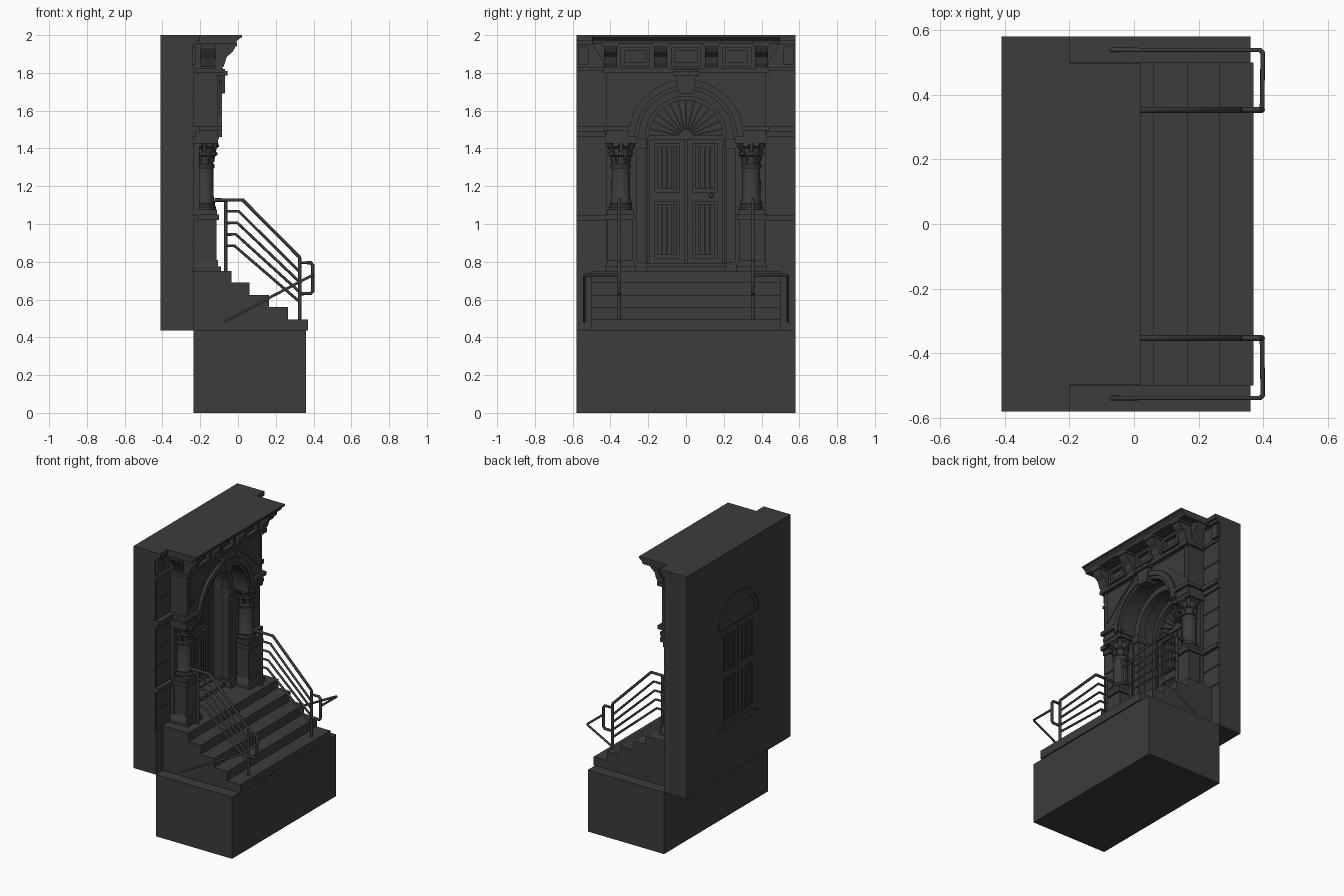
import bpy, bmesh
from math import sin, cos, pi, radians
from mathutils import Vector, Matrix

if "Cube" in bpy.data.objects:
    bpy.data.objects.remove(bpy.data.objects["Cube"])

stone = bpy.data.materials.new("dark_stone")
stone.diffuse_color = (0.045, 0.045, 0.045, 1)
stone.use_nodes = True
stone.node_tree.nodes["Principled BSDF"].inputs["Base Color"].default_value = stone.diffuse_color


def finish(name, bm, smooth=False):
    bmesh.ops.recalc_face_normals(bm, faces=bm.faces)
    me = bpy.data.meshes.new(name)
    bm.to_mesh(me)
    bm.free()
    ob = bpy.data.objects.new(name, me)
    bpy.context.collection.objects.link(ob)
    me.materials.append(stone)
    if smooth:
        bpy.context.view_layer.objects.active = ob
        bpy.ops.object.select_all(action='DESELECT')
        ob.select_set(True)
        bpy.ops.object.shade_smooth_by_angle(angle=radians(35))
    return ob


def add_prism(bm, pts, lo, hi, axis='x'):
    """Extrude an outline: (y, z) along x, or (x, z) along y."""
    put = (lambda p, t: (t, p[0], p[1])) if axis == 'x' else (lambda p, t: (p[0], t, p[1]))
    a = [bm.verts.new(put(p, lo)) for p in pts]
    b = [bm.verts.new(put(p, hi)) for p in pts]
    bm.faces.new(a)
    bm.faces.new(b[::-1])
    for i in range(len(pts)):
        j = (i + 1) % len(pts)
        bm.faces.new((a[i], a[j], b[j], b[i]))


def add_box(bm, x0, x1, y0, y1, z0, z1):
    add_prism(bm, [(y0, z0), (y1, z0), (y1, z1), (y0, z1)], x0, x1)


def prism(name, pts, lo, hi, axis='x', smooth=False):
    bm = bmesh.new()
    add_prism(bm, pts, lo, hi, axis)
    return finish(name, bm, smooth)


def boxes(name, *dims):
    bm = bmesh.new()
    for d in dims:
        add_box(bm, *d)
    return finish(name, bm)


CZ = 1.46                                   # springing height of the arch


def arc(r, n=32):
    return [(r * cos(pi * i / n), CZ + r * sin(pi * i / n)) for i in range(n + 1)]


def arch_wall(name, w, z0, z1, r, foot, x0, x1):
    """Wall with an arched opening from its foot upwards."""
    pts = [(w, z0), (w, z1), (-w, z1), (-w, z0)]
    inner = arc(r)[::-1]
    if foot < CZ:
        inner = [(-r, foot)] + inner + [(r, foot)]
    return prism(name, pts + inner, x0, x1)


def arch_ring(name, r0, r1, x0, x1):
    prism(name, arc(r1) + arc(r0)[::-1], x0, x1, smooth=True)


# base block, wall and stairs
boxes("base_block", (-.235, .36, -.58, .58, 0, .435))
boxes("lower_wall", (-.41, -.235, -.58, .58, .435, .75))
arch_wall("main_wall", .58, .75, 2, .225, .75, -.41, -.24)
steps = [(.37, .495), (.265, .56), (.165, .625), (.06, .69), (-.035, .75)]
profile, z = [(-.235, .435)], .435
for x, top in steps:
    profile += [(x, z), (x, top)]
    z = top
prism("stairs", profile + [(-.235, .75)], -.5, .5, 'y')
boxes("threshold", (-.40, -.25, -.225, .225, .75, .775), (-.40, -.33, -.225, .225, .775, .79))

# projecting portal above the columns, with stepped arch mouldings
arch_wall("portal_upper", .42, CZ, 1.82, .255, CZ, -.24, -.105)
arch_ring("arch_moulding_outer", .27, .305, -.12, -.085)
arch_ring("arch_moulding_inner", .25, .275, -.13, -.095)
arch_ring("inner_arch_band", .215, .26, -.27, -.22)
arch_ring("door_arch_frame", .195, .228, -.405, -.345)
prism("keystone", [(-.04, 1.69), (.04, 1.69), (.062, 1.82), (-.062, 1.82)], -.15, -.07)
boxes("keystone_cap", (-.15, -.055, -.068, .068, 1.785, 1.81))
for s, side in ((1, "right"), (-1, "left")):
    tri = [(s * .39, 1.79), (s * .39, 1.57), (s * .33, 1.62), (s * .25, 1.70), (s * .15, 1.77), (s * .12, 1.79)]
    prism("spandrel_panel_" + side, tri, -.11, -.099)

# door leaves: stiles, rails, raised panels on both faces
bm = bmesh.new()
add_box(bm, -.400, -.382, -.22, .22, .77, CZ)
for s in (1, -1):
    def bar(ya, yb, za, zb, d=0.0):
        add_box(bm, -.408, -.368 - d, min(s * ya, s * yb), max(s * ya, s * yb), za, zb)
    bar(.19, .225, .77, CZ, -.01)
    bar(.165, .19, .79, CZ)
    bar(.004, .035, .79, CZ)
    for za, zb in ((.79, .82), (1.12, 1.17), (1.425, 1.46)):
        bar(.035, .165, za, zb)
    for za, zb in ((.835, 1.105), (1.185, 1.41)):
        for k in range(4):
            y = .048 + k * .027
            bar(y, y + .022, za, zb, .006)
finish("double_door", bm)
bm = bmesh.new()
bmesh.ops.create_uvsphere(bm, u_segments=12, v_segments=8, radius=.012,
                          matrix=Matrix.Translation((-.357, .135, 1.15)))
finish("door_knob", bm, True)

# fanlight with radiating bars
prism("fanlight_pane", arc(.2), -.402, -.388)
boxes("fanlight_sill", (-.406, -.355, -.225, .225, 1.445, 1.47))
prism("fanlight_hub", arc(.04, 12), -.40, -.36)
bm = bmesh.new()
for i in range(1, 14):
    a = pi * i / 14
    d, n = Vector((cos(a), sin(a))), Vector((-sin(a), cos(a)))
    c = Vector((0, CZ))
    add_prism(bm, [c + d * .035 + n * .002, c + d * .2 + n * .006,
                   c + d * .2 - n * .006, c + d * .035 - n * .002], -.395, -.37)
finish("fanlight_bars", bm)

# columns and wings, mirrored left and right
shaft = [(.060, 1.075), (.062, 1.09), (.055, 1.10), (.058, 1.112), (.050, 1.125),
         (.047, 1.29), (.054, 1.30), (.054, 1.312), (.046, 1.32), (.05, 1.36), (.06, 1.40), (.072, 1.43)]
CX = -.178


def lathe(name, prof, cx, cy, n=24):
    bm = bmesh.new()
    rings = [[bm.verts.new((cx + r * cos(2 * pi * k / n), cy + r * sin(2 * pi * k / n), z))
              for k in range(n)] for r, z in prof]
    for a, b in zip(rings, rings[1:]):
        for k in range(n):
            bm.faces.new((a[k], a[(k + 1) % n], b[(k + 1) % n], b[k]))
    bm.faces.new(rings[0][::-1])
    bm.faces.new(rings[-1])
    finish(name, bm, True)


for s, side in ((1, "right"), (-1, "left")):
    def blk(x0, x1, ya, yb, z0, z1):
        return (x0, x1, min(s * ya, s * yb), max(s * ya, s * yb), z0, z1)
    y = s * .345
    boxes("pedestal_" + side, blk(-.24, -.09, .265, .43, .75, .775), blk(-.24, -.115, .28, .415, .79, 1.02),
          blk(-.24, -.10, .27, .425, 1.02, 1.05), blk(-.24, -.112, .278, .415, 1.05, 1.078))
    prism("pedestal_slope_" + side, [(s * .265, .775), (s * .43, .775), (s * .415, .81), (s * .28, .81)], -.24, -.105)
    lathe("column_" + side, shaft, CX, y)
    # leafy capital: two rings of outward curling leaves
    bm = bmesh.new()
    for row, (z0, r0, h, n) in enumerate(((1.325, .045, .055, 8), (1.365, .052, .06, 8))):
        for k in range(n):
            a = 2 * pi * (k + .5 * row) / n
            m = (Matrix.Translation((CX, y, 0)) @ Matrix.Rotation(a, 4, 'Z'))
            first = len(bm.verts)
            add_prism(bm, [(r0 - .01, z0), (r0 + .006, z0), (r0 + .012, z0 + h * .6), (r0 + .026, z0 + h * .75),
                           (r0 + .022, z0 + h), (r0, z0 + h)], -.015, .015, 'y')
            bm.verts.ensure_lookup_table()
            bmesh.ops.transform(bm, matrix=m, verts=bm.verts[first:])
    finish("capital_leaves_" + side, bm)
    boxes("capital_slab_" + side, blk(-.24, -.105, .262, .43, 1.425, 1.45))
    # pilaster behind the column and inner jamb
    boxes("pilaster_" + side, blk(-.25, -.205, .26, .42, .75, 1.45))
    boxes("inner_jamb_" + side, blk(-.27, -.22, .215, .27, .79, CZ), blk(-.29, -.20, .21, .275, .75, .80),
          blk(-.28, -.21, .208, .275, 1.40, 1.45), blk(-.405, -.345, .20, .228, .775, CZ))
    boxes("entablature_" + side, blk(-.24, -.10, .255, .43, 1.45, 1.475), blk(-.24, -.115, .262, .425, 1.475, 1.495),
          blk(-.24, -.085, .30, .44, 1.495, 1.52))
    # wing masonry: coursed blocks and string bands
    courses = [(.755, .885), (.89, 1.015), (1.05, 1.19), (1.195, 1.315), (1.32, 1.455), (1.525, 1.66), (1.665, 1.81)]
    boxes("wing_masonry_" + side, *[blk(-.245, -.233, .40, .578, a, b) for a, b in courses])
    boxes("wing_bands_" + side, blk(-.245, -.21, .42, .58, 1.015, 1.045), blk(-.245, -.225, .42, .58, 1.46, 1.49),
          blk(-.245, -.205, .42, .58, 1.49, 1.52), blk(-.245, -.222, .42, .58, 1.81, 1.83),
          blk(-.245, -.215, .42, .58, 1.95, 1.97), blk(-.245, -.2, .42, .58, 1.97, 2.0))
    boxes("wing_frieze_block_" + side, blk(-.245, -.222, .515, .57, 1.845, 1.94))

# cornice: frieze, top mouldings, corbels and framed panels
boxes("frieze", (-.24, -.105, -.42, .42, 1.82, 1.97), (-.24, -.08, -.44, .44, 1.80, 1.825))
prism("cornice_top", [(-.24, 1.955), (-.01, 1.955), (-.005, 1.97), (.012, 1.985), (.02, 1.988), (.02, 2), (-.24, 2)],
      -.497, .497, 'y')
corbel = [(-.12, 1.825), (-.085, 1.825), (-.07, 1.85), (-.06, 1.885), (-.03, 1.91), (-.015, 1.935), (-.012, 1.96), (-.12, 1.96)]
for i, y in enumerate((-.40, -.135, .135, .40)):
    prism("corbel_%d" % i, corbel, y - .035, y + .035, 'y')
    boxes("corbel_cap_%d" % i, (-.12, -.006, y - .042, y + .042, 1.94, 1.957))
for s, side in ((1, "right"), (-1, "left")):
    x_side = [(s * .41, 1.83), (s * .43, 1.83), (s * .45, 1.88), (s * .485, 1.93), (s * .49, 1.96), (s * .41, 1.96)]
    prism("corner_corbel_" + side, x_side, -.20, -.12)
for i, y in enumerate((-.268, 0, .268)):
    w = .078
    boxes("frieze_panel_%d" % i, (-.11, -.075, y - w, y + w, 1.835, 1.855), (-.11, -.075, y - w, y + w, 1.915, 1.935),
          (-.11, -.075, y - w, y - w + .02, 1.855, 1.915), (-.11, -.075, y + w - .02, y + w, 1.855, 1.915))


# railings
def tube(name, paths, r):
    cu = bpy.data.curves.new(name, 'CURVE')
    cu.dimensions, cu.bevel_depth, cu.bevel_resolution, cu.use_fill_caps = '3D', r, 2, True
    for p in paths:
        sp = cu.splines.new('POLY')
        sp.points.add(len(p) - 1)
        for q, co in zip(sp.points, p):
            q.co = (*co, 1)
    ob = bpy.data.objects.new(name, cu)
    bpy.context.collection.objects.link(ob)
    cu.materials.append(stone)
    bpy.ops.object.select_all(action='DESELECT')
    bpy.context.view_layer.objects.active = ob
    ob.select_set(True)
    bpy.ops.object.convert(target='MESH')
    bpy.ops.object.shade_smooth_by_angle(angle=radians(50))


for s, side in ((1, "right"), (-1, "left")):
    y = s * .353
    tube("handrail_" + side, [[(px, y, pz) for px, pz in (
        (-.125, 1.127), (.025, 1.127), (.325, .825), (.328, .795), (.385, .795), (.396, .78),
        (.396, .645), (.385, .632), (.328, .632))]], .0095)
    tube("rail_posts_" + side, [[(-.065, y, .745), (-.065, y, 1.12)], [(.327, y, .49), (.327, y, .82)]], .0095)
    tube("rail_bars_" + side, [[(-.065, y, h), (.005 - k * .008, y, h), (.325, y, h - .32 + k * .008)]
                               for k, h in enumerate((1.067, 1.006, .945, .885))], .0075)
    tube("wall_rail_" + side, [[(.396, y, .73), (.398, s * .53, .73), (.39, s * .538, .727), (-.072, s * .538, .485)]], .0075)
